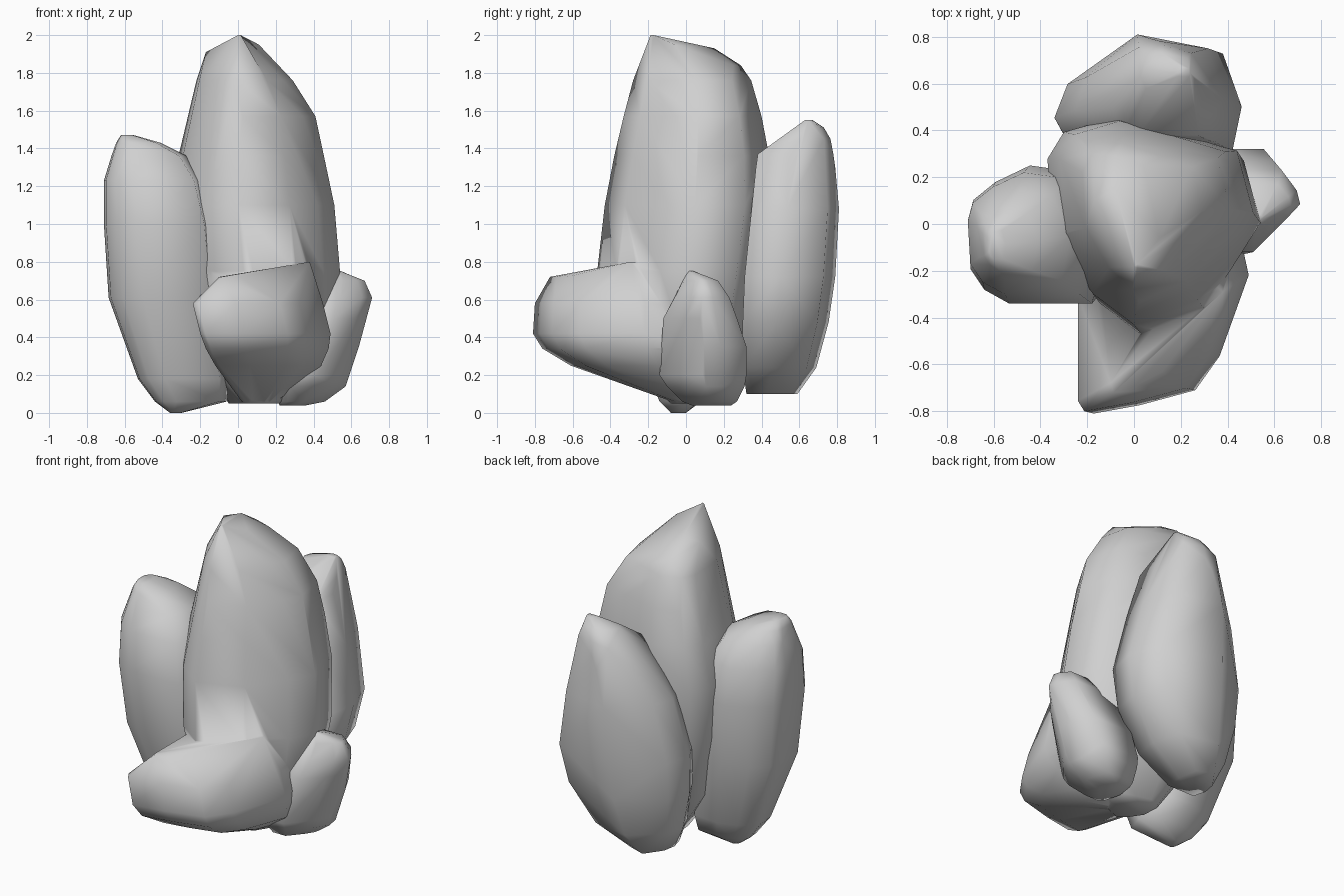
import bpy
import bmesh

cube = bpy.data.objects.get("Cube")
if cube:
    bpy.data.objects.remove(cube, do_unlink=True)

# One plain stone colour
STONE = (0.63, 0.63, 0.63, 1.0)
stone = bpy.data.materials.new("grey_stone")
stone.use_nodes = True
stone.diffuse_color = STONE
shader = next(n for n in stone.node_tree.nodes if n.type == "BSDF_PRINCIPLED")
shader.inputs["Base Color"].default_value = STONE


def make_rock(name, outline, levels, corners=()):
    """Convex rock: a unit plan outline fitted to (z, x0, x1, y0, y1) at each
    level, plus any single corners that stand out from the outline."""
    bm = bmesh.new()
    for z, x0, x1, y0, y1 in levels:
        for u, v in outline:
            bm.verts.new((x0 + u * (x1 - x0), y0 + v * (y1 - y0), z))
    for corner in corners:
        bm.verts.new(corner)
    hull = bmesh.ops.convex_hull(bm, input=bm.verts[:])
    unused = {v for key in ("geom_interior", "geom_unused")
              for v in hull[key] if isinstance(v, bmesh.types.BMVert)}
    bmesh.ops.delete(bm, geom=list(unused), context="VERTS")
    bmesh.ops.remove_doubles(bm, verts=bm.verts[:], dist=0.012)
    bmesh.ops.recalc_face_normals(bm, faces=bm.faces[:])
    mesh = bpy.data.meshes.new(name)
    bm.to_mesh(mesh)
    bm.free()
    mesh.materials.append(stone)
    mesh.shade_smooth()
    rock = bpy.data.objects.new(name, mesh)
    bpy.context.collection.objects.link(rock)
    return rock


def merge_rocks(base, extra):
    """Fuse one rock into another so that their surface is continuous."""
    union = base.modifiers.new("fuse", "BOOLEAN")
    union.operation = "UNION"
    union.solver = "EXACT"
    union.object = extra
    bpy.context.view_layer.objects.active = base
    bpy.ops.object.modifier_apply(modifier=union.name)
    bpy.data.objects.remove(extra, do_unlink=True)
    base.data.shade_smooth()


# Tall central rock with a ridge down its front and a sloping crest
tall_rock = make_rock(
    "tall_rock",
    [(.42, 0), (.73, .12), (.9, .38), (1, .54), (.92, .84), (.67, .91),
     (.33, 1), (.08, .93), (0, .8), (.03, .42), (.22, .15)],
    [(.05, -.05, .22, -.08, .2),
     (.35, -.25, .48, -.4, .33),
     (.75, -.34, .54, -.47, .41),
     (1.1, -.37, .51, -.43, .455),
     (1.36, -.315, .455, -.38, .44),
     (1.57, -.26, .41, -.33, .4),
     (1.76, -.22, .29, -.28, .345),
     (2, 0, .02, -.19, -.17)],
    corners=[(-.17, .1, 1.91), (-.08, .15, 1.93), (.11, -.06, 1.95),
             (-.08, .29, 1.84), (.04, .25, 1.84)])

# Low boulder jutting forward from its base
front_foot = make_rock(
    "front_foot",
    [(0, .55), (0, .05), (.04, 0), (.33, .04), (.67, .11),
     (.82, .27), (1, .65), (.9, 1), (.1, 1)],
    [(.06, .02, .2, -.08, .1),
     (.13, -.02, .3, -.27, .1),
     (.25, -.12, .44, -.61, .1),
     (.34, -.17, .48, -.76, .1),
     (.42, -.2, .49, -.81, .1),
     (.58, -.24, .45, -.8, .1),
     (.72, -.1, .23, -.72, .1)],
    corners=[(.38, -.29, .8)])
merge_rocks(tall_rock, front_foot)

# Leaning rock on the right flank
make_rock(
    "right_rock",
    [(0, .6), (.02, .25), (.12, .1), (.3, 0), (.9, 0),
     (1, .5), (.8, .95), (.45, 1), (.2, .88), (.04, .75)],
    [(0, -.36, -.3, -.08, 0),
     (.06, -.44, -.06, -.14, .08),
     (.18, -.53, -.05, -.19, .14),
     (.61, -.685, -.08, -.29, .23),
     (1, -.71, -.12, -.34, .25),
     (1.23, -.71, -.18, -.3, .22),
     (1.36, -.67, -.27, -.24, .14),
     (1.43, -.645, -.41, -.2, .06),
     (1.47, -.62, -.55, -.15, -.02)])

# Small pointed rock on the left flank
make_rock(
    "small_left_rock",
    [(1, .5), (.96, .7), (.78, 1), (.1, 1),
     (0, .5), (.2, 0), (.55, 0), (.85, .3)],
    [(.04, .22, .36, .03, .24),
     (.06, .21, .46, -.02, .27),
     (.14, .2, .57, -.1, .31),
     (.2, .2, .59, -.14, .32),
     (.35, .25, .64, -.13, .32),
     (.5, .3, .68, -.12, .27),
     (.61, .35, .71, -.06, .23),
     (.7, .42, .67, -.01, .17),
     (.75, .5, .55, .01, .04)])

# Broad slab behind the tall rock, widest below its middle
make_rock(
    "back_rock",
    [(0, .3), (.07, .6), (.42, 1), (.9, .87), (1, .4), (.95, 0), (.1, 0)],
    [(.1, -.2, .02, .32, .59),
     (.24, -.27, .24, .3, .69),
     (.48, -.33, .41, .3, .755),
     (.72, -.34, .46, .31, .79),
     (1.08, -.25, .38, .35, .81),
     (1.3, -.09, .31, .37, .79),
     (1.37, -.01, .29, .38, .78),
     (1.45, .01, .27, .5, .765),
     (1.51, .03, .25, .58, .73),
     (1.55, .18, .24, .63, .67)],
    corners=[(.02, .755, 1.43), (.07, .72, 1.5)])
